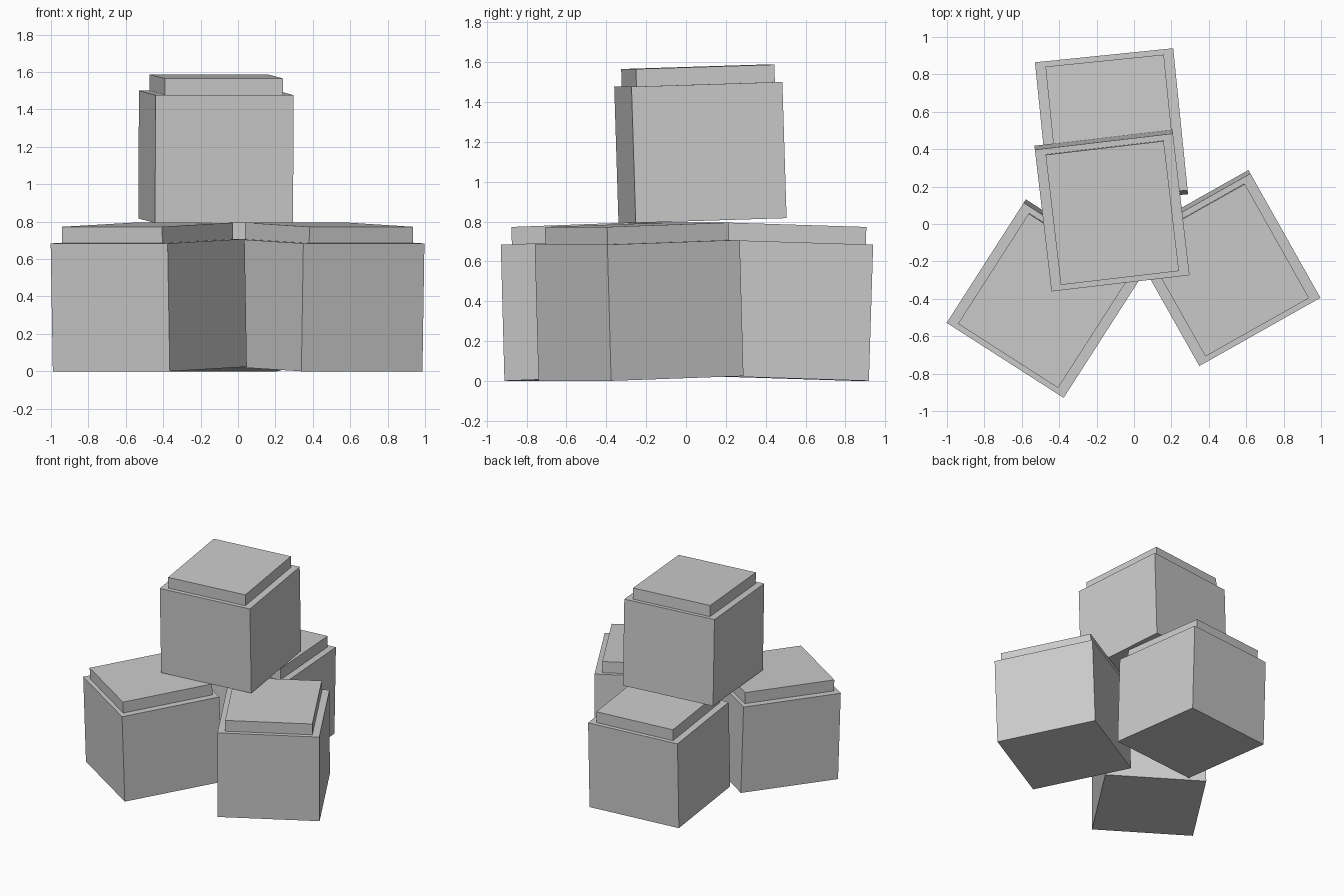
import bpy, bmesh
from math import radians, sin, cos
from mathutils import Matrix, Vector

if "Cube" in bpy.data.objects:
    bpy.data.objects.remove(bpy.data.objects["Cube"])

W, D, H = 0.743, 0.763, 0.684        # box body
LW, LD, LH = 0.636, 0.70, 0.088      # inset lid
TILT = radians(1.8)


def block(name, size, centre, matrix):
    mesh = bpy.data.meshes.new(name)
    bm = bmesh.new()
    bmesh.ops.create_cube(bm, size=1)
    bmesh.ops.scale(bm, vec=Vector(size), verts=bm.verts)
    bmesh.ops.translate(bm, vec=Vector(centre), verts=bm.verts)
    bm.to_mesh(mesh)
    bm.free()
    ob = bpy.data.objects.new(name, mesh)
    ob.matrix_world = matrix
    bpy.context.collection.objects.link(ob)


def lidded_box(name, x, y, z, yaw):
    # (x, y) is the middle of the upper front edge; the box leans forward over its lower front edge
    a = radians(yaw)
    lean = H * sin(TILT)
    pivot = Vector((x - sin(a) * lean, y + cos(a) * lean, z))
    m = Matrix.Translation(pivot) @ Matrix.Rotation(a, 4, 'Z') @ Matrix.Rotation(TILT, 4, 'X')
    block(name + "_body", (W, D, H), (0, D / 2, H / 2), m)
    block(name + "_lid", (LW, LD, LH), (0, D / 2, H + LH / 2), m)


# three boxes in a ring, one stacked on top
lidded_box("left_box", -0.689, -0.729, 0.0, -32.7)
lidded_box("right_box", 0.673, -0.577, 0.0, 29.4)
lidded_box("back_box", -0.160, 0.902, 0.0, 185.8)
lidded_box("top_box", -0.072, -0.317, 0.793, 6.7)
